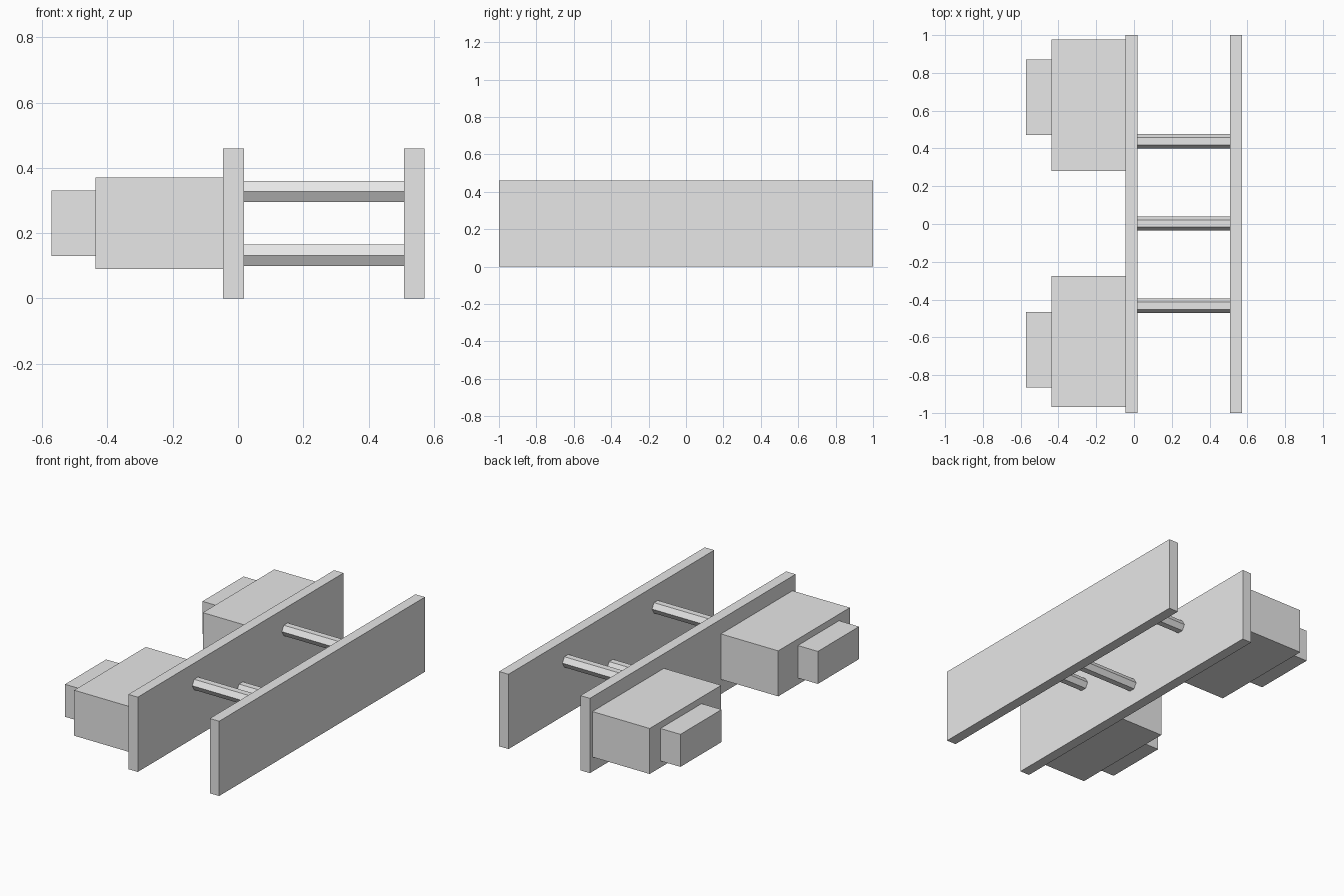
import bpy
import math

default_cube = bpy.data.objects.get("Cube")
if default_cube:
    bpy.data.objects.remove(default_cube, do_unlink=True)

# Single light grey finish
grey = bpy.data.materials.new("light_grey")
grey.use_nodes = True
colour = (0.8, 0.8, 0.8, 1)
grey.diffuse_color = colour
grey.node_tree.nodes["Principled BSDF"].inputs["Base Color"].default_value = colour


def finish(name):
    obj = bpy.context.object
    obj.name = name
    obj.data.name = name
    obj.data.materials.append(grey)
    return obj


def box(name, x, y, z):
    """Box spanning the given (low, high) range on each axis."""
    spans = (x, y, z)
    bpy.ops.mesh.primitive_cube_add(size=1, location=[sum(s) / 2 for s in spans])
    obj = finish(name)
    obj.scale = [high - low for low, high in spans]
    bpy.ops.object.transform_apply(location=False, rotation=False, scale=True)
    return obj


def rod(name, x, y, z, radius=0.0375):
    """Hexagonal rod along x, with corners pointing front and back."""
    bpy.ops.mesh.primitive_cylinder_add(
        vertices=6, radius=radius, depth=x[1] - x[0],
        location=(sum(x) / 2, y, z), rotation=(0, math.pi / 2, 0))
    return finish(name)


# Two long upright plates
box("inner_plate", (-0.046, 0.018), (-1, 1), (0, 0.46))
box("outer_plate", (0.508, 0.572), (-1, 1), (0, 0.46))

# Stepped blocks on the side of the inner plate
for end, centre in (("front", -0.622), ("back", 0.628)):
    box(end + "_block", (-0.436, -0.046),
        (centre - 0.348, centre + 0.348), (0.09, 0.37))
    inset = centre - 0.043 if end == "front" else centre + 0.043
    box(end + "_end_block", (-0.572, -0.436),
        (inset - 0.2, inset + 0.2), (0.13, 0.33))

# Three rods tying the plates together, the middle one lower
for name, y, z in (("front_rod", -0.433, 0.328),
                   ("middle_rod", 0.003, 0.132),
                   ("back_rod", 0.438, 0.328)):
    rod(name, (0.018, 0.508), y, z)
